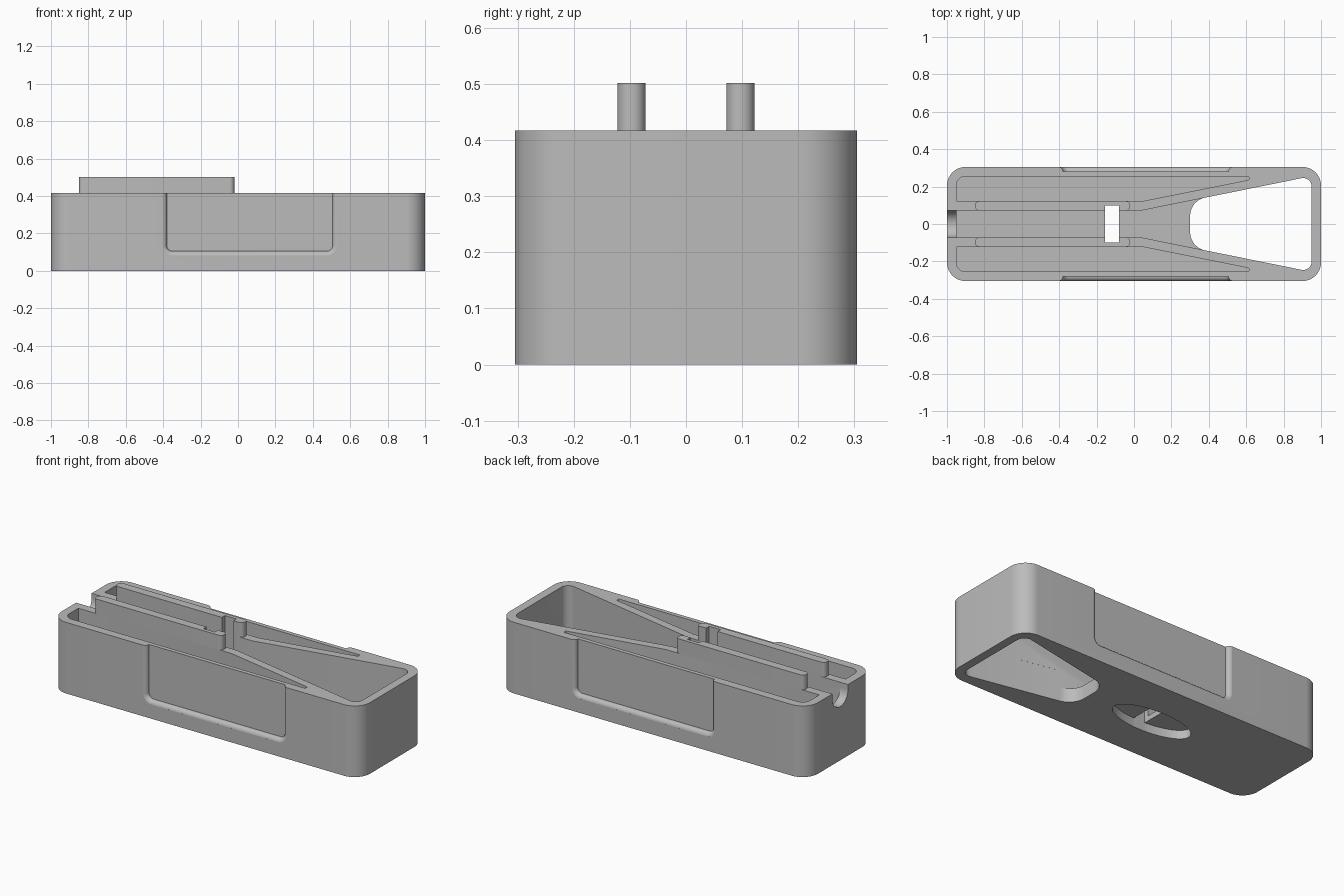
import bpy, bmesh
from math import sin, cos, pi, radians
from mathutils import Vector

cube = bpy.data.objects.get("Cube")
if cube:
    bpy.data.objects.remove(cube, do_unlink=True)

HEIGHT, FLOOR, TOP = 0.417, 0.08, 0.7
IN, OUT = 0.072, 0.122          # inner and outer faces of the guide walls

grey = bpy.data.materials.new("plain_grey")
grey.use_nodes = True
colour = (0.5, 0.5, 0.5, 1)
grey.diffuse_color = colour
grey.node_tree.nodes["Principled BSDF"].inputs["Base Color"].default_value = colour


def rounded(corners, steps=10):
    """Outline from (x, y, radius) corners, each corner filleted."""
    pts = []
    for i, (x, y, r) in enumerate(corners):
        p = Vector((x, y))
        if r == 0:
            pts.append(p)
            continue
        a = (Vector(corners[i - 1][:2]) - p).normalized()
        b = (Vector(corners[(i + 1) % len(corners)][:2]) - p).normalized()
        half = a.angle(b) / 2
        centre = p + (a + b).normalized() * r / sin(half)
        reach = r * cos(half) / sin(half)
        start, end = p + a * reach - centre, p + b * reach - centre
        sweep = start.angle(end)
        for k in range(steps + 1):
            t = k / steps
            pts.append(centre + (start * sin((1 - t) * sweep)
                                 + end * sin(t * sweep)) / sin(sweep))
    return pts


def loft(name, rings):
    """Closed solid through matching rings of 3D points."""
    bm = bmesh.new()
    rows = [[bm.verts.new(p) for p in ring] for ring in rings]
    n = len(rows[0])
    for low, high in zip(rows, rows[1:]):
        for i in range(n):
            j = (i + 1) % n
            bm.faces.new((low[i], low[j], high[j], high[i]))
    bm.faces.new(rows[0][::-1])
    bm.faces.new(rows[-1])
    bmesh.ops.recalc_face_normals(bm, faces=bm.faces)
    mesh = bpy.data.meshes.new(name)
    bm.to_mesh(mesh)
    bm.free()
    mesh.materials.append(grey)
    obj = bpy.data.objects.new(name, mesh)
    bpy.context.collection.objects.link(obj)
    return obj


def prism(name, outline, z0, z1):
    return loft(name, [[(p[0], p[1], z) for p in outline] for z in (z0, z1)])


def activate(obj):
    bpy.ops.object.select_all(action='DESELECT')
    obj.select_set(True)
    bpy.context.view_layer.objects.active = obj


def cut(obj, cutter, keep=False):
    cutter.hide_render = True
    mod = obj.modifiers.new("cut", 'BOOLEAN')
    mod.operation, mod.solver, mod.object = 'DIFFERENCE', 'EXACT', cutter
    activate(obj)
    bpy.ops.object.modifier_apply(modifier=mod.name)
    if not keep:
        bpy.data.objects.remove(cutter, do_unlink=True)


def mirrored(half):
    """Complete an outline symmetric about y = 0."""
    return half + [(x, -y, r) for x, y, r in reversed(half)]


# Rounded block
body = prism("body", rounded(mirrored([(-1, 0.305, 0.1), (1, 0.305, 0.1)]), 14), 0, HEIGHT)

# Central channel that flares into the wide opening
cut(body, prism("channel_cutter", rounded(mirrored(
    [(-0.95, IN, 0), (0.04, IN, 0), (0.95, 0.256, 0.045)])), FLOOR, TOP))

# Tapered opening through the floor
cut(body, prism("opening_cutter", rounded(mirrored(
    [(0.3, 0.125, 0.1), (0.95, 0.256, 0.045)])), -0.1, FLOOR + 0.1))

for s in (1, -1):
    # Outer pockets beside the guide walls
    cut(body, prism("pocket_cutter", rounded(
        [(-0.95, s * OUT, 0), (0.045, s * OUT, 0), (0.615, s * 0.236, 0.008),
         (0.615, s * 0.255, 0.008), (-0.95, s * 0.255, 0.05)]), FLOOR, TOP))

    # Shallow grip panels with a rounded rim
    rim, rings = 0.025, []
    for angle in (0, 15, 30, 45, 60, 75, 84, None):
        a = radians(84 if angle is None else angle)
        grow = rim * (1 - cos(a))
        y = 0.35 if angle is None else 0.305 - rim * (1 - sin(a))
        outline = rounded([(-0.38 - grow, TOP, 0), (-0.38 - grow, 0.105 - grow, 0.03 + grow),
                           (0.505 + grow, 0.105 - grow, 0.03 + grow), (0.505 + grow, TOP, 0)])
        rings.append([(p.x, s * y, p.y) for p in outline])
    cut(body, loft("grip_cutter", rings))

# Round-bottomed notch in the end wall
notch = [(IN, TOP), *[(IN * cos(k * pi / 16), 0.387 - IN * sin(k * pi / 16))
                      for k in range(17)], (-IN, TOP)]
cut(body, loft("notch_cutter", [[(x, y, z) for y, z in notch] for x in (-1.1, -0.94)]))

# Oval recess underneath
oval = [(-0.118 + 0.25 * cos(k * pi / 32), 0.1 * sin(k * pi / 32)) for k in range(64)]
cut(body, prism("oval_cutter", oval, -0.1, 0.05))

# Raised rails on the guide walls, cut with the body by a cross slot
r = (OUT - IN) / 2 - 0.001
rails = [prism(name, rounded([(x, s * y, r) for x, y in
                              ((-0.85, IN), (-0.02, IN), (-0.02, OUT), (-0.85, OUT))]),
               HEIGHT, 0.502)
         for name, s in (("back_rail", 1), ("front_rail", -1))]
slot = prism("slot_cutter", [(-0.155, -0.1), (-0.08, -0.1), (-0.08, 0.1), (-0.155, 0.1)], -0.1, TOP)
for part in (body, *rails):
    cut(part, slot, keep=True)
    activate(part)
    bpy.ops.object.shade_smooth_by_angle(angle=radians(30))
bpy.data.objects.remove(slot, do_unlink=True)
